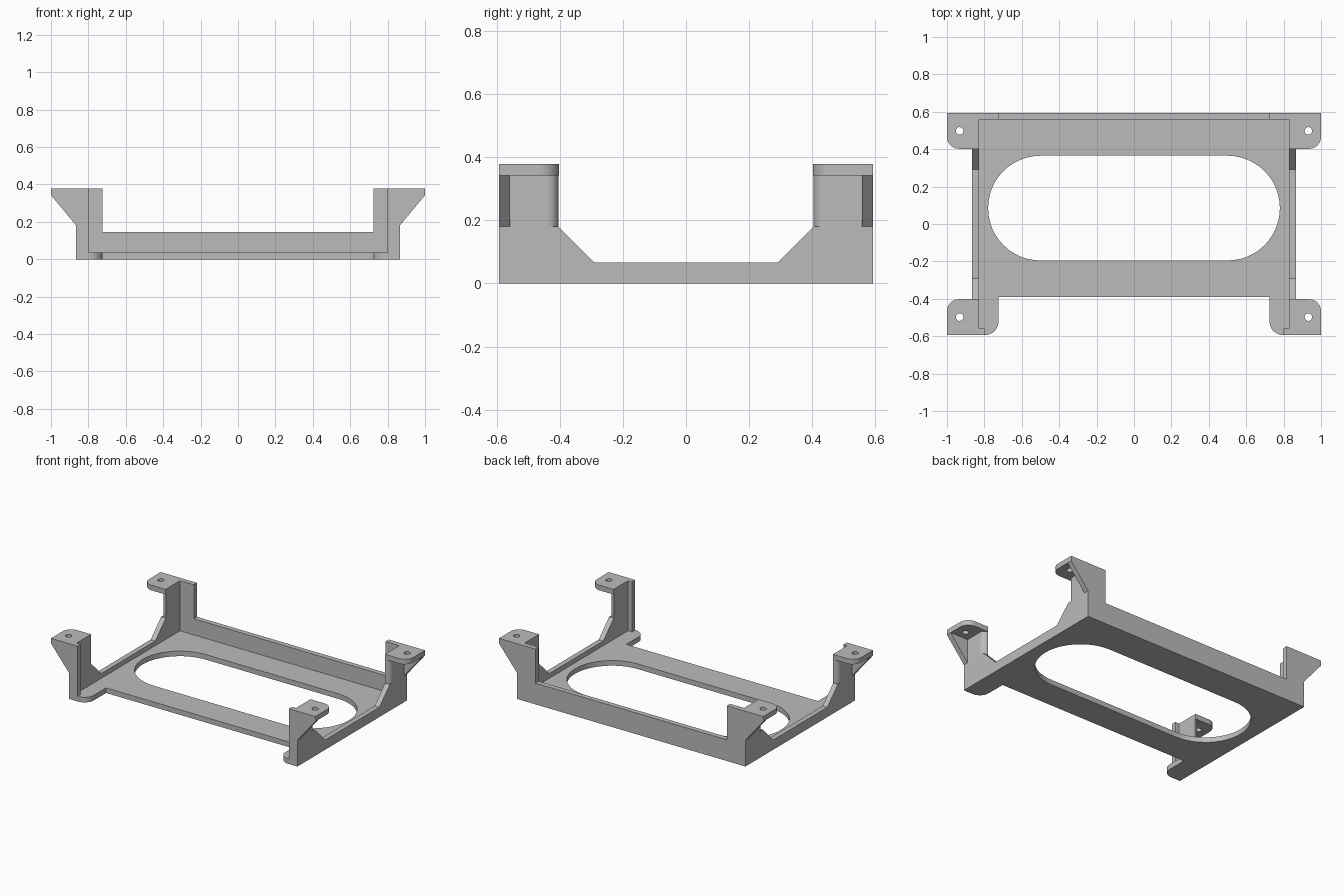
import bpy, bmesh
from math import radians, cos, sin
from mathutils import Matrix

if "Cube" in bpy.data.objects:
    bpy.data.objects.remove(bpy.data.objects["Cube"], do_unlink=True)

grey = bpy.data.materials.new("plain grey")
grey.use_nodes = True
grey.diffuse_color = (0.5, 0.5, 0.5, 1)
grey.node_tree.nodes["Principled BSDF"].inputs["Base Color"].default_value = (0.5, 0.5, 0.5, 1)

# Shared dimensions
T = 0.035                   # sheet thickness
W, D, H = 0.865, 0.593, 0.378   # outer half width, half depth, height
BEND = 0.18                 # height where the gussets begin
POST = 0.405                # inner end of each corner post in y

# Local profile axes mapped to world axes, keyed by extrusion direction
FRAMES = {
    "z": Matrix(((1, 0, 0), (0, 1, 0), (0, 0, 1))),
    "x": Matrix(((0, 0, 1), (1, 0, 0), (0, 1, 0))),
    "y": Matrix(((1, 0, 0), (0, 0, 1), (0, 1, 0))),
}


def arc(cx, cy, r, start, end, steps=10):
    angles = [radians(start + (end - start) * i / steps) for i in range(steps + 1)]
    return [(cx + r * cos(a), cy + r * sin(a)) for a in angles]


def both_sides(half):
    """Close a right-hand outline with its mirror image."""
    return half + [(-x, y) for x, y in reversed(half)]


def prism(name, axis, low, high, loops, mirror=False):
    """Extrude an outline, with optional holes, along an axis."""
    curve = bpy.data.curves.new(name + "_profile", "CURVE")
    curve.dimensions = "2D"
    curve.fill_mode = "BOTH"
    curve.extrude = (high - low) / 2
    for loop in loops:
        spline = curve.splines.new("POLY")
        spline.points.add(len(loop) - 1)
        for point, (u, v) in zip(spline.points, loop):
            point.co = (u, v, 0, 1)
        spline.use_cyclic_u = True
    helper = bpy.data.objects.new(name + "_profile", curve)
    mesh = bpy.data.meshes.new_from_object(helper)
    bpy.data.objects.remove(helper)
    bpy.data.curves.remove(curve)

    bm = bmesh.new()
    bm.from_mesh(mesh)
    bmesh.ops.remove_doubles(bm, verts=bm.verts, dist=0.0001)
    for v in bm.verts:
        v.co.z += (low + high) / 2
        v.co = FRAMES[axis] @ v.co
    bmesh.ops.recalc_face_normals(bm, faces=bm.faces)
    bm.to_mesh(mesh)
    bm.free()
    mesh.name = name
    mesh.materials.clear()
    mesh.materials.append(grey)
    mesh.shade_smooth()
    mesh.set_sharp_from_angle(angle=radians(30))
    obj = bpy.data.objects.new(name, mesh)
    bpy.context.collection.objects.link(obj)
    if mirror:
        obj.modifiers.new("Mirror", "MIRROR").use_axis[0] = True
    return obj


# Floor with front feet and a long round-ended opening
floor_half = [(0.725, -0.39)] + arc(0.795, -D + 0.07, 0.07, 180, 270) + [(W, -D), (W, D)]
slot = arc(0.5, 0.085, 0.28, -90, 90, 24) + arc(-0.5, 0.085, 0.28, 90, 270, 24)
prism("floor_plate", "z", 0, T, [both_sides(floor_half), slot])

# Back wall with raised ends and flared gussets
flare = [(W, 0), (W, BEND), (1, H - T), (1, H)]
prism("back_wall", "y", D - T, D,
      [both_sides(flare + [(0.725, H), (0.725, 0.145)])])

# Narrow front lips with the same flare
prism("front_lips", "y", -D, -D + T, [flare + [(0.8, H), (0.8, 0)]], mirror=True)

# Low side walls sloping up to the posts
side_half = [(D, 0), (D, BEND), (POST, BEND), (0.292, 0.067)]
prism("side_walls", "x", W - T, W, [both_sides(side_half)], mirror=True)

for label, s in (("front", -1), ("back", 1)):
    # Upright post with a rounded outer edge
    post = [(W - T, D), (W - T, POST)] + arc(W - T, POST + T, T, -90, 0) + [(W, D)]
    prism(label + "_posts", "z", BEND, H - T, [[(x, s * y) for x, y in post]], mirror=True)

    # Mounting tab with a rounded corner and screw hole
    tab = [(W - T, D), (W - T, POST - 0.003)] + arc(0.935, POST + 0.062, 0.065, -90, 0) + [(1, D)]
    hole = arc(0.932, 0.498, 0.02, 0, 345, 23)
    prism(label + "_tabs", "z", H - T, H,
          [[(x, s * y) for x, y in loop] for loop in (tab, hole)], mirror=True)
